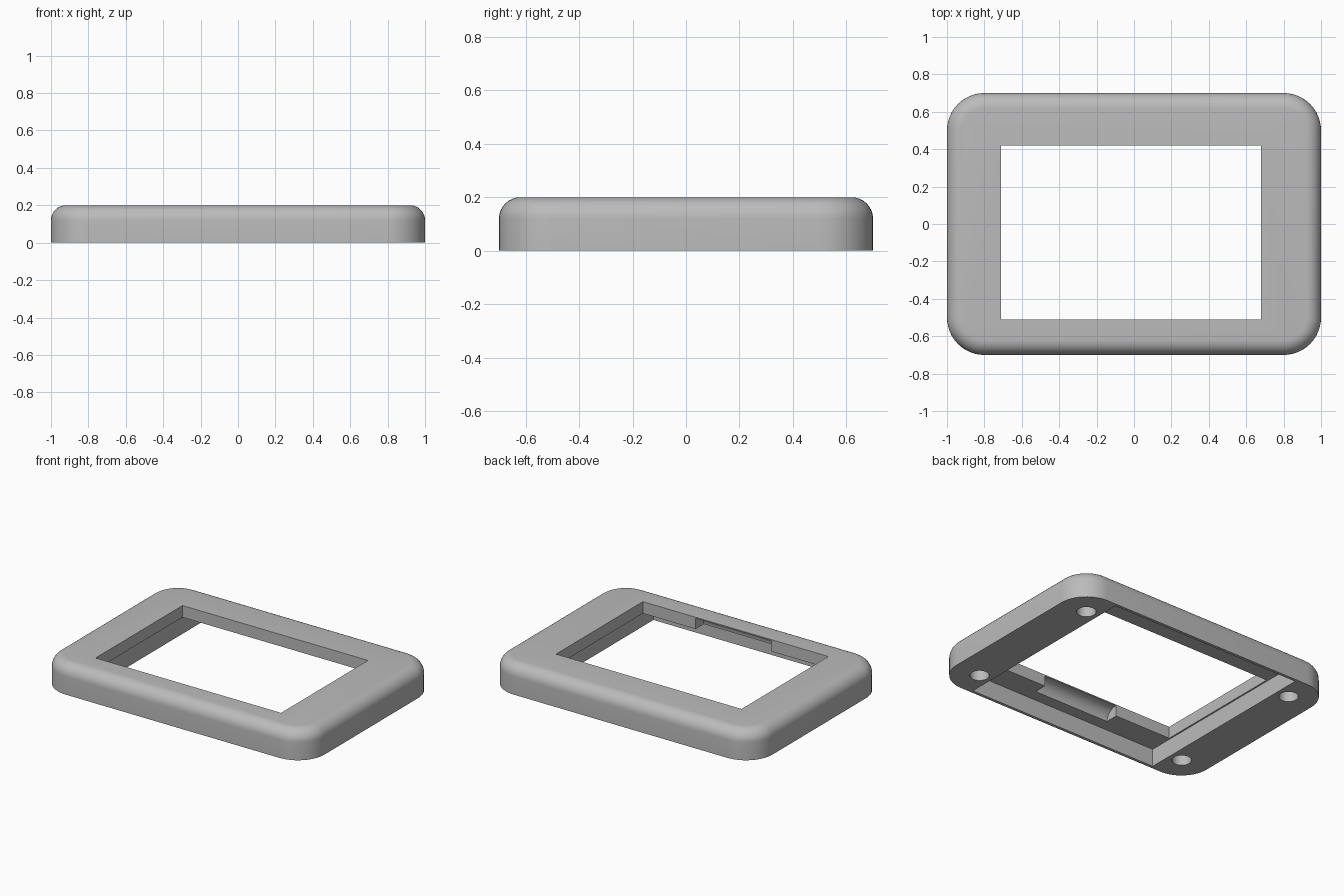
import bpy, bmesh
from mathutils import Matrix

if "Cube" in bpy.data.objects:
    bpy.data.objects.remove(bpy.data.objects["Cube"], do_unlink=True)

grey = bpy.data.materials.new("matte_grey")
grey.use_nodes = True
colour = (0.5, 0.5, 0.5, 1)
grey.diffuse_color = colour
grey.node_tree.nodes["Principled BSDF"].inputs["Base Color"].default_value = colour


def to_object(name, bm):
    mesh = bpy.data.meshes.new(name)
    bm.to_mesh(mesh)
    bm.free()
    mesh.materials.append(grey)
    obj = bpy.data.objects.new(name, mesh)
    bpy.context.collection.objects.link(obj)
    return obj


def box_mesh(low, high):
    bm = bmesh.new()
    size = [b - a for a, b in zip(low, high)]
    middle = [(a + b) / 2 for a, b in zip(low, high)]
    matrix = Matrix.Translation(middle) @ Matrix.Diagonal((*size, 1))
    bmesh.ops.create_cube(bm, size=1, matrix=matrix)
    return bm


def cylinder(name, centre, radius, depth, axis="Z", segments=32):
    bm = bmesh.new()
    matrix = Matrix.Translation(centre)
    if axis == "X":
        matrix = matrix @ Matrix.Rotation(1.5707963, 4, "Y")
    bmesh.ops.create_cone(bm, cap_ends=True, segments=segments, radius1=radius,
                          radius2=radius, depth=depth, matrix=matrix)
    return to_object(name, bm)


def cut(target, cutter):
    cutter.hide_render = True
    mod = target.modifiers.new(cutter.name, "BOOLEAN")
    mod.operation = "DIFFERENCE"
    mod.solver = "EXACT"
    mod.object = cutter
    bpy.ops.object.modifier_apply(modifier=mod.name)
    bpy.data.objects.remove(cutter, do_unlink=True)


# Outer shell: rounded corners, then a rounded upper rim
bm = box_mesh((-1, -0.7, 0), (1, 0.7, 0.2))
upright = [e for e in bm.edges
           if abs(e.verts[0].co.z - e.verts[1].co.z) > 0.1]
bmesh.ops.bevel(bm, geom=upright, offset=0.2, segments=12, profile=0.5,
                affect="EDGES")
rim = [e for e in bm.edges if all(v.co.z > 0.19 for v in e.verts)]
bmesh.ops.bevel(bm, geom=rim, offset=0.08, segments=8, profile=0.5,
                affect="EDGES")
frame = to_object("bezel_frame", bm)
bpy.ops.object.select_all(action="DESELECT")
bpy.context.view_layer.objects.active = frame
frame.select_set(True)

# Screen window and the wider recess behind it
cut(frame, to_object("window", box_mesh((-0.71, -0.51, -0.1), (0.68, 0.42, 0.3))))
cut(frame, to_object("recess", box_mesh((-0.72, -0.68, -0.1), (0.72, 0.68, 0.12))))

# Rounded relief under the front lip
cut(frame, cylinder("lip_relief", (0, -0.52, 0.115), 0.078, 0.57, "X", 48))

# Blind screw holes in the corners
for x in (-0.81, 0.81):
    for y in (-0.51, 0.51):
        cut(frame, cylinder("screw_hole", (x, y, 0.04), 0.06, 0.2))

bpy.ops.object.shade_smooth_by_angle(angle=0.6)
